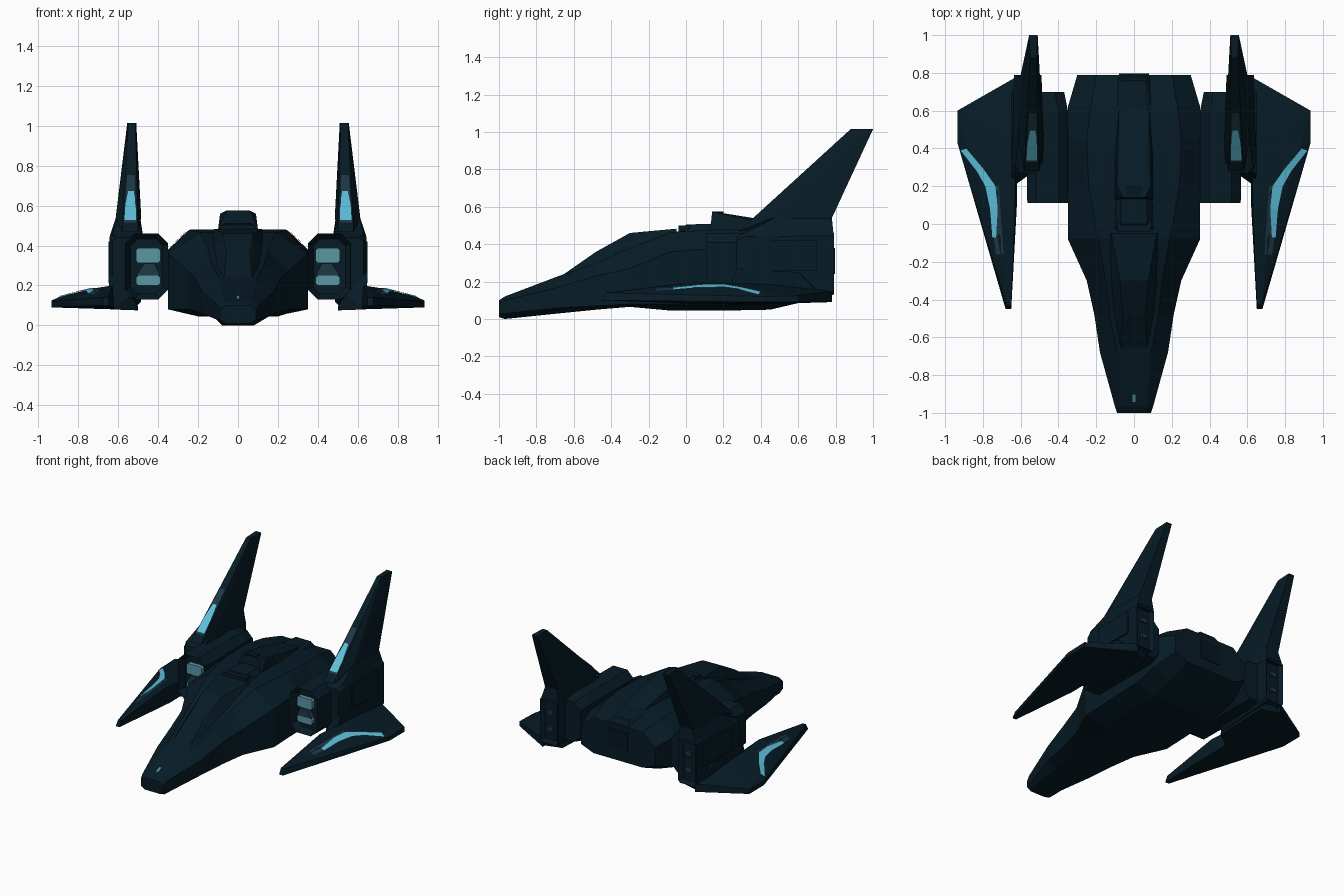
import bpy
import bmesh
from mathutils import Vector
from mathutils.bvhtree import BVHTree

default_cube = bpy.data.objects.get("Cube")
if default_cube:
    bpy.data.objects.remove(default_cube)


def make_material(name, red, green, blue):
    material = bpy.data.materials.new(name)
    material.use_nodes = True
    colour = (red, green, blue, 1)
    material.diffuse_color = colour
    shader = next(n for n in material.node_tree.nodes if n.type == "BSDF_PRINCIPLED")
    shader.inputs["Base Color"].default_value = colour
    shader.inputs["Roughness"].default_value = 0.7
    return material


navy = make_material("dark navy hull", 0.002, 0.011, 0.019)
shade = make_material("deep navy trim", 0.0015, 0.008, 0.014)
slate = make_material("slate blue", 0.014, 0.038, 0.06)
cyan = make_material("bright cyan", 0.11, 0.52, 0.7)
pale = make_material("pale teal", 0.1, 0.31, 0.37)


def finish(name, bm, material, mirrored=False):
    """Turn a bmesh into a flat shaded object, optionally mirrored across x."""
    bmesh.ops.recalc_face_normals(bm, faces=bm.faces)
    mesh = bpy.data.meshes.new(name)
    bm.to_mesh(mesh)
    bm.free()
    mesh.materials.append(material)
    obj = bpy.data.objects.new(name, mesh)
    bpy.context.collection.objects.link(obj)
    if mirrored:
        mirror = obj.modifiers.new("mirror", "MIRROR")
        mirror.use_mirror_merge = False
    return obj


def loft(name, rings, material, mirrored=False, inset=0, depth=0):
    """Skin a row of closed rings; optionally recess the first cap."""
    bm = bmesh.new()
    rows = [[bm.verts.new(point) for point in ring] for ring in rings]
    for row, following in zip(rows, rows[1:]):
        for i in range(len(row)):
            j = (i + 1) % len(row)
            bm.faces.new((row[i], row[j], following[j], following[i]))
    front = bm.faces.new(rows[0])
    bm.faces.new(rows[-1])
    bmesh.ops.recalc_face_normals(bm, faces=bm.faces)
    if inset:
        bmesh.ops.inset_region(bm, faces=[front], thickness=inset, depth=0)
        direction = (rows[-1][0].co - rows[0][0].co).normalized()
        bmesh.ops.translate(bm, verts=front.verts, vec=direction * depth)
    return finish(name, bm, material, mirrored)


def wrap(name, points, material, mirrored=False):
    """Faceted solid around a handful of corner points."""
    bm = bmesh.new()
    for point in points:
        bm.verts.new(point)
    result = bmesh.ops.convex_hull(bm, input=bm.verts)
    spare = {v for v in result["geom_interior"] + result["geom_unused"]
             if isinstance(v, bmesh.types.BMVert)}
    bmesh.ops.delete(bm, geom=list(spare), context="VERTS")
    return finish(name, bm, material, mirrored)


def both(points):
    return [(side * x, y, z) for x, y, z in points for side in (-1, 1)]


def octagon(y, x0, x1, z0, z1, cut):
    return [(x0 + cut, y, z0), (x1 - cut, y, z0), (x1, y, z0 + cut), (x1, y, z1 - cut),
            (x1 - cut, y, z1), (x0 + cut, y, z1), (x0, y, z1 - cut), (x0, y, z0 + cut)]


def box(name, x0, x1, y0, y1, z0, z1, material, mirrored=False):
    corners = [(x, y, z) for x in (x0, x1) for y in (y0, y1) for z in (z0, z1)]
    return wrap(name, corners, material, mirrored)


def decal(name, target, left, right, material, lift, mirrored=True):
    """Thin strip laid on top of a part, between two plan view edges."""
    tree = BVHTree.FromPolygons([v.co for v in target.data.vertices],
                                [p.vertices[:] for p in target.data.polygons])
    bm = bmesh.new()
    rows = []
    for pair in zip(left, right):
        row = []
        for x, y in pair:
            hit, normal, _, _ = tree.ray_cast(Vector((x, y, 3)), Vector((0, 0, -1)))
            if hit:
                row.append(bm.verts.new(hit + normal * lift))
        if len(row) == 2:
            rows.append(row)
    for a, b in zip(rows, rows[1:]):
        bm.faces.new((a[0], a[1], b[1], b[0]))
    obj = finish(name, bm, material, mirrored)
    if sum(p.normal.z for p in obj.data.polygons) < 0:
        obj.data.flip_normals()
    return obj


# Fuselage: y, floor z, floor x, side x, side low z, side high z, roof x, roof z
stations = [
    (-1, 0.01, 0.06, 0.09, 0.03, 0.08, 0.06, 0.1),
    (-0.97, 0, 0.08, 0.1, 0.03, 0.1, 0.07, 0.12),
    (-0.68, 0.03, 0.11, 0.18, 0.06, 0.17, 0.09, 0.23),
    (-0.48, 0.05, 0.12, 0.21, 0.07, 0.23, 0.13, 0.3),
    (-0.3, 0.065, 0.16, 0.25, 0.08, 0.27, 0.15, 0.38),
    (-0.08, 0.045, 0.18, 0.35, 0.08, 0.36, 0.19, 0.465),
    (0.2, 0.045, 0.2, 0.35, 0.09, 0.38, 0.24, 0.48),
    (0.45, 0.05, 0.2, 0.35, 0.1, 0.38, 0.25, 0.475),
    (0.62, 0.09, 0.21, 0.35, 0.14, 0.37, 0.23, 0.46),
    (0.79, 0.16, 0.2, 0.3, 0.2, 0.33, 0.2, 0.42)]
rings = []
for y, floor, fx, sx, low, high, rx, roof in stations:
    half = [(fx, y, floor), (sx, y, low), (sx, y, high), (rx, y, roof)]
    rings.append(half + [(-x, y, z) for x, y, z in reversed(half)])
fuselage = loft("fuselage", rings, navy)

# Cockpit canopy and its rear frame
wrap("canopy", both([(0.07, -0.66, 0.235), (0.06, -0.48, 0.36), (0.075, -0.3, 0.46),
                     (0.12, -0.05, 0.483), (0.145, -0.05, 0.42), (0.13, -0.3, 0.36),
                     (0.11, -0.48, 0.29)]), navy)
box("canopy_rear_frame", -0.09, 0.09, -0.04, 0.02, 0.45, 0.5, navy)

# Dorsal spine, raised block and rear exhaust
wrap("spine", both([(0.1, -0.03, 0.47), (0.07, 0, 0.505), (0.07, 0.15, 0.51),
                    (0.11, 0.5, 0.46), (0.06, 0.76, 0.46), (0.1, 0.79, 0.4)]), navy)
wrap("dorsal_block", both([(0.1, 0.13, 0.48), (0.06, 0.14, 0.575), (0.09, 0.2, 0.56),
                           (0.06, 0.36, 0.54), (0.08, 0.6, 0.48), (0.1, 0.36, 0.48)]), navy)
box("dorsal_vent", -0.04, 0.04, 0.15, 0.2, 0.55, 0.576, shade)
box("exhaust_panel", -0.08, 0.08, 0.78, 0.796, 0.24, 0.38, shade)

# Hull panels on the shoulders and a small light on the nose
for label, start, end in (("front", 0.22, 0.3), ("rear", 0.32, 0.4)):
    decal(label + "_shoulder_panel", fuselage, [(0.26, start), (0.26, end)],
          [(0.32, start), (0.32, end)], shade, 0.005)
decal("nose_light", fuselage, [(-0.008, -0.94), (-0.008, -0.9)],
      [(0.008, -0.94), (0.008, -0.9)], pale, 0.004, mirrored=False)

# Engine pods with recessed intakes
loft("engine_pod", [octagon(0.11, 0.35, 0.565, 0.13, 0.46, 0.05),
                    octagon(0.6, 0.35, 0.57, 0.13, 0.46, 0.05),
                    octagon(0.7, 0.37, 0.56, 0.15, 0.44, 0.05)],
     navy, True, inset=0.03, depth=0.05)
for label, low, high in (("lower", 0.2, 0.25), ("upper", 0.312, 0.388)):
    loft(label + "_intake_glow", [octagon(y, 0.388, 0.512, low, high, 0.012)
                                  for y in (0.13, 0.17)], pale, True)
wrap("intake_divider", [(x, y, z) for y in (0.125, 0.17) for x, z in
                        ((0.39, 0.25), (0.51, 0.25), (0.47, 0.31), (0.42, 0.31))],
     slate, True)

# Outer pods that carry the fins and wings
loft("outer_pod", [octagon(0.79, 0.49, 0.635, 0.13, 0.46, 0.015),
                   octagon(0.32, 0.485, 0.645, 0.1, 0.46, 0.02),
                   octagon(0.27, 0.5, 0.63, 0.14, 0.44, 0.02)],
     navy, True, inset=0.025, depth=0.025)
for low in (0.22, 0.34):
    box("rear_vent", 0.54, 0.585, 0.76, 0.78, low, low + 0.03, slate, True)
box("pod_side_plate", 0.6, 0.65, 0.4, 0.7, 0.26, 0.42, navy, True)

# Tall swept fins
wrap("fin_collar", [(0.485, 0.29, 0.45), (0.63, 0.29, 0.45), (0.475, 0.4, 0.44),
                    (0.645, 0.4, 0.44), (0.49, 0.79, 0.44), (0.63, 0.79, 0.44),
                    (0.49, 0.47, 0.54), (0.612, 0.47, 0.54), (0.5, 0.78, 0.54),
                    (0.6, 0.78, 0.54)], navy, True)
fin = wrap("fin", [(0.5, 0.28, 0.468), (0.58, 0.28, 0.468), (0.485, 0.46, 0.54),
                   (0.613, 0.46, 0.54), (0.498, 0.78, 0.54), (0.602, 0.78, 0.54),
                   (0.515, 0.88, 1.015), (0.55, 0.88, 1.015), (0.51, 1, 1.015),
                   (0.555, 1, 1.015)], navy, True)
decal("fin_slate_stripe", fin, [(0.51, 0.33), (0.518, 0.59)],
      [(0.573, 0.33), (0.555, 0.59)], slate, 0.003)
decal("fin_cyan_stripe", fin, [(0.51, 0.34), (0.51, 0.41), (0.522, 0.5)],
      [(0.57, 0.34), (0.568, 0.41), (0.55, 0.5)], cyan, 0.006)

# Low forward swept wings with a bevelled leading edge, and their roots
wing = wrap("wing", [(0.65, -0.45, 0.1), (0.68, -0.45, 0.1), (0.65, -0.43, 0.14),
                     (0.675, -0.43, 0.14), (0.935, 0.43, 0.09), (0.935, 0.43, 0.12),
                     (0.935, 0.6, 0.09), (0.935, 0.6, 0.125), (0.62, 0.78, 0.09),
                     (0.62, 0.78, 0.15), (0.62, 0.1, 0.08), (0.63, 0.05, 0.2),
                     (0.71, -0.1, 0.17), (0.735, 0.18, 0.183), (0.885, 0.41, 0.145),
                     (0.65, 0.45, 0.185)], navy, True)
wrap("wing_root", [(0.5, 0.3, 0.075), (0.64, 0.2, 0.08), (0.5, 0.72, 0.09),
                   (0.64, 0.76, 0.09), (0.53, 0.28, 0.16), (0.65, 0.27, 0.27),
                   (0.53, 0.76, 0.16), (0.65, 0.6, 0.25)], navy, True)
decal("wing_slate_stripe", wing, [(0.69, -0.16), (0.705, 0.05), (0.715, 0.2)],
      [(0.73, -0.16), (0.755, 0.05), (0.78, 0.2)], slate, 0.003)
decal("wing_cyan_stripe", wing,
      [(0.727, -0.07), (0.72, 0.08), (0.732, 0.2), (0.795, 0.29), (0.885, 0.4)],
      [(0.747, -0.07), (0.76, 0.08), (0.785, 0.2), (0.83, 0.28), (0.915, 0.39)],
      cyan, 0.006)
